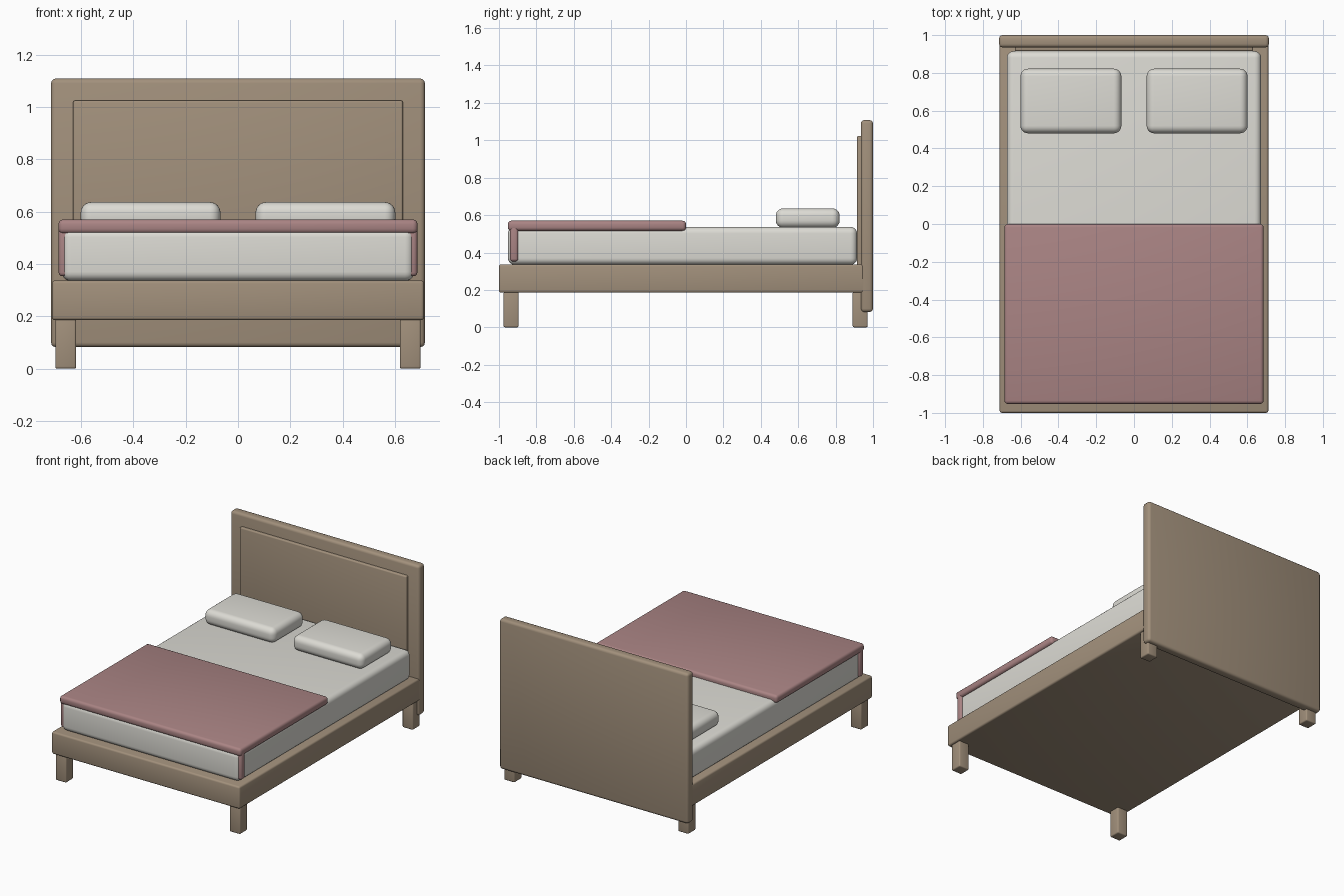
import bpy
from math import radians

if "Cube" in bpy.data.objects:
    bpy.data.objects.remove(bpy.data.objects["Cube"])


def material(name, rgb):
    m = bpy.data.materials.new(name)
    m.diffuse_color = (*rgb, 1)
    m.use_nodes = True
    m.node_tree.nodes["Principled BSDF"].inputs["Base Color"].default_value = m.diffuse_color
    return m


wood = material("wood", (0.36, 0.28, 0.20))
linen = material("linen", (0.72, 0.71, 0.66))
rose = material("rose", (0.40, 0.23, 0.23))


def box(name, x, y, z, bevel, mat, segments=3):
    """Rounded box spanning the given (low, high) ranges."""
    spans = (x, y, z)
    bpy.ops.mesh.primitive_cube_add(size=1, location=[(a + b) / 2 for a, b in spans])
    ob = bpy.context.object
    ob.name = name
    ob.scale = [b - a for a, b in spans]
    bpy.ops.object.transform_apply(location=False, rotation=False, scale=True)
    mod = ob.modifiers.new("rounding", 'BEVEL')
    mod.width = bevel
    mod.segments = segments
    bpy.ops.object.modifier_apply(modifier=mod.name)
    ob.data.materials.append(mat)
    bpy.ops.object.shade_smooth_by_angle(angle=radians(40))
    return ob


# Wooden frame and headboard
box("bed_frame", (-0.711, 0.711), (-1.0, 0.97), (0.185, 0.337), 0.012, wood)
box("headboard", (-0.714, 0.714), (0.935, 1.0), (0.082, 1.108), 0.018, wood)
box("headboard_panel", (-0.63, 0.63), (0.915, 0.955), (0.30, 1.024), 0.008, wood)

# Legs
for side, sx in (("left", -1), ("right", 1)):
    for end, y in (("front", -0.935), ("back", 0.931)):
        x = sx * 0.658
        box(f"{end}_{side}_leg", (x - 0.04, x + 0.04), (y - 0.04, y + 0.04),
            (0.0, 0.19), 0.008, wood)

# Mattress and pillows
box("mattress", (-0.673, 0.673), (-0.952, 0.915), (0.335, 0.537), 0.035, linen, 5)
for side, sx in (("left", -1), ("right", 1)):
    x = sx * 0.334
    box(f"{side}_pillow", (x - 0.267, x + 0.267), (0.48, 0.822), (0.532, 0.636),
        0.04, linen, 6)

# Folded blanket with its drop at the foot end
box("blanket", (-0.686, 0.686), (-0.953, 0.0), (0.516, 0.57), 0.018, rose)
box("blanket_drop", (-0.685, 0.685), (-0.942, -0.897), (0.353, 0.545), 0.014, rose)
